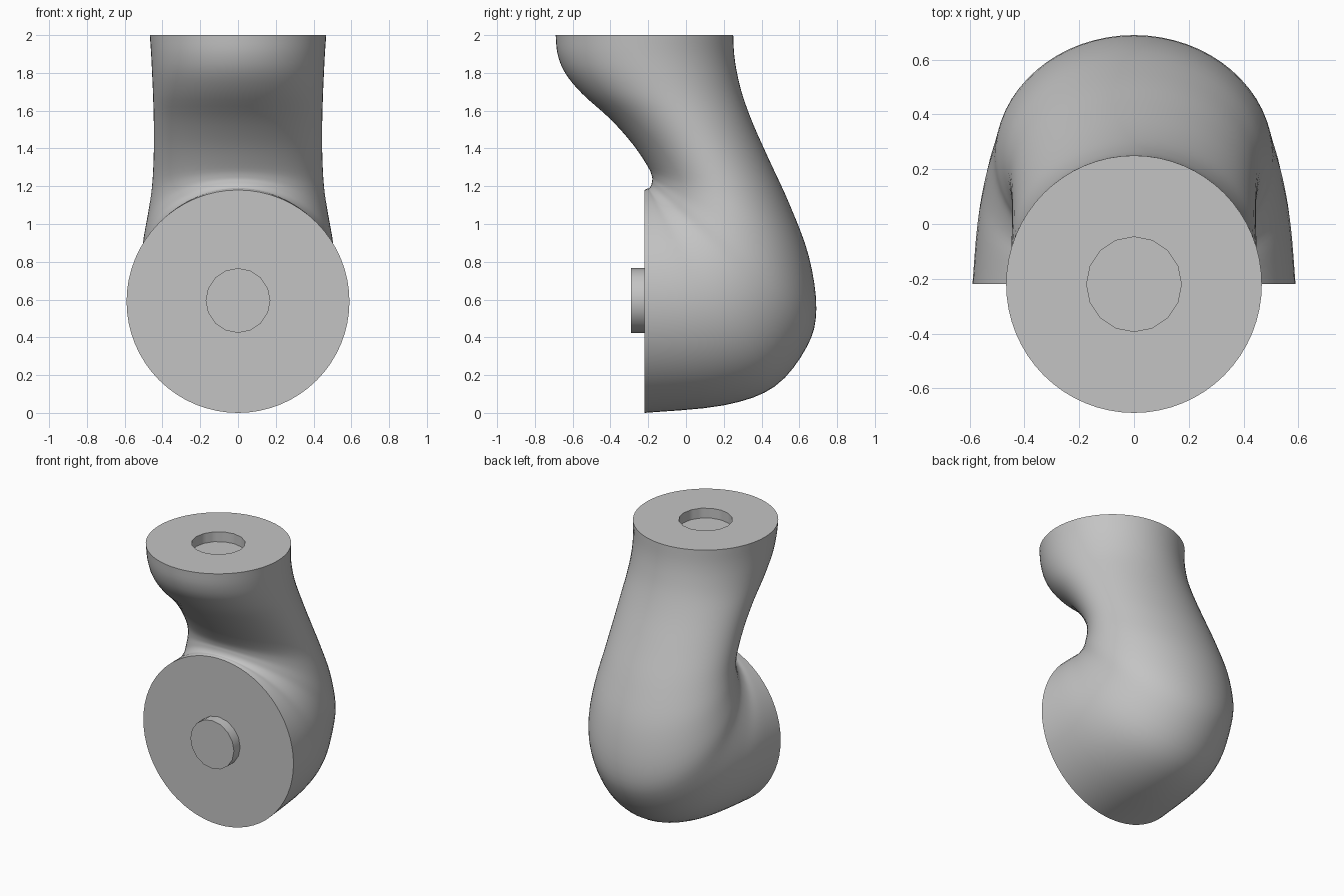
import bpy
import bmesh
import math
from mathutils import Vector

SEGS = 64
STEPS = 4

cube = bpy.data.objects.get("Cube")
if cube:
    bpy.data.objects.remove(cube, do_unlink=True)

grey = bpy.data.materials.new("light grey")
grey.use_nodes = True
colour = (0.55, 0.55, 0.55, 1)
grey.diffuse_color = colour
grey.node_tree.nodes["Principled BSDF"].inputs["Base Color"].default_value = colour

# Cross-sections of the elbow: inner y, z, outer y, z, half width
sections = [
    (-.69, 2.0, .25, 2.0, .467),
    (-.68, 1.9, .255, 1.9, .46),
    (-.64, 1.8, .27, 1.8, .455),
    (-.55, 1.69, .30, 1.68, .45),
    (-.40, 1.555, .355, 1.53, .446),
    (-.28, 1.42, .44, 1.34, .446),
    (-.20, 1.30, .55, 1.10, .455),
    (-.18, 1.25, .65, .83, .478),
    (-.18, 1.225, .69, .55, .503),
    (-.185, 1.205, .64, .35, .515),
    (-.195, 1.19, .47, .14, .545),
    (-.205, 1.187, .20, .04, .572),
    (-.22, 1.18, -.22, 0, .59),
]


def smooth_between(keys):
    """Interpolate the key sections with a Catmull-Rom spline."""
    last = len(keys) - 1
    result = []
    for i in range(last):
        p = [keys[min(max(i + k, 0), last)] for k in (-1, 0, 1, 2)]
        for s in range(STEPS):
            t = s / STEPS
            result.append([b + t / 2 * (c - a + t * (2*a - 5*b + 4*c - d + t * (3*(b - c) + d - a)))
                           for a, b, c, d in zip(*p)])
    result.append(keys[-1])
    return result


def ellipse(bm, section):
    y0, z0, y1, z1, width = section
    mid = Vector((0, (y0 + y1) / 2, (z0 + z1) / 2))
    half = Vector((0, (y1 - y0) / 2, (z1 - z0) / 2))
    ring = []
    for i in range(SEGS):
        a = math.tau * i / SEGS
        ring.append(bm.verts.new(mid + half * math.sin(a) + Vector((width * math.cos(a), 0, 0))))
    return ring


def socket_ring(bm, z, radius, sides=16):
    """Faceted ring with as many points as the body rings."""
    step = math.tau / sides
    ring = []
    for i in range(SEGS):
        a = math.tau * i / SEGS
        r = radius * math.cos(step / 2) / math.cos(a % step - step / 2)
        ring.append(bm.verts.new((r * math.cos(a), r * math.sin(a) - .22, z)))
    return ring


def finish(obj):
    obj.data.materials.append(grey)
    bpy.ops.object.select_all(action='DESELECT')
    obj.select_set(True)
    bpy.context.view_layer.objects.active = obj
    bpy.ops.object.shade_smooth_by_angle(angle=math.radians(35))


# Curved link with a round socket in its top face and a flat front disc
bm = bmesh.new()
rings = [socket_ring(bm, 1.93, .173), socket_ring(bm, 2, .173)]
rings += [ellipse(bm, s) for s in smooth_between(sections)]
for a, b in zip(rings, rings[1:]):
    for i in range(SEGS):
        j = (i + 1) % SEGS
        bm.faces.new((a[i], a[j], b[j], b[i]))
bm.faces.new(rings[0])
bm.faces.new(rings[-1])
bmesh.ops.recalc_face_normals(bm, faces=bm.faces)
mesh = bpy.data.meshes.new("elbow_link")
bm.to_mesh(mesh)
bm.free()
link = bpy.data.objects.new("elbow_link", mesh)
bpy.context.collection.objects.link(link)
finish(link)

# Connecting peg on the front disc
bpy.ops.mesh.primitive_cylinder_add(vertices=16, radius=.171, depth=.08,
                                    location=(0, -.25, .595),
                                    rotation=(math.pi / 2, 0, 0))
peg = bpy.context.object
peg.name = "joint_peg"
finish(peg)
